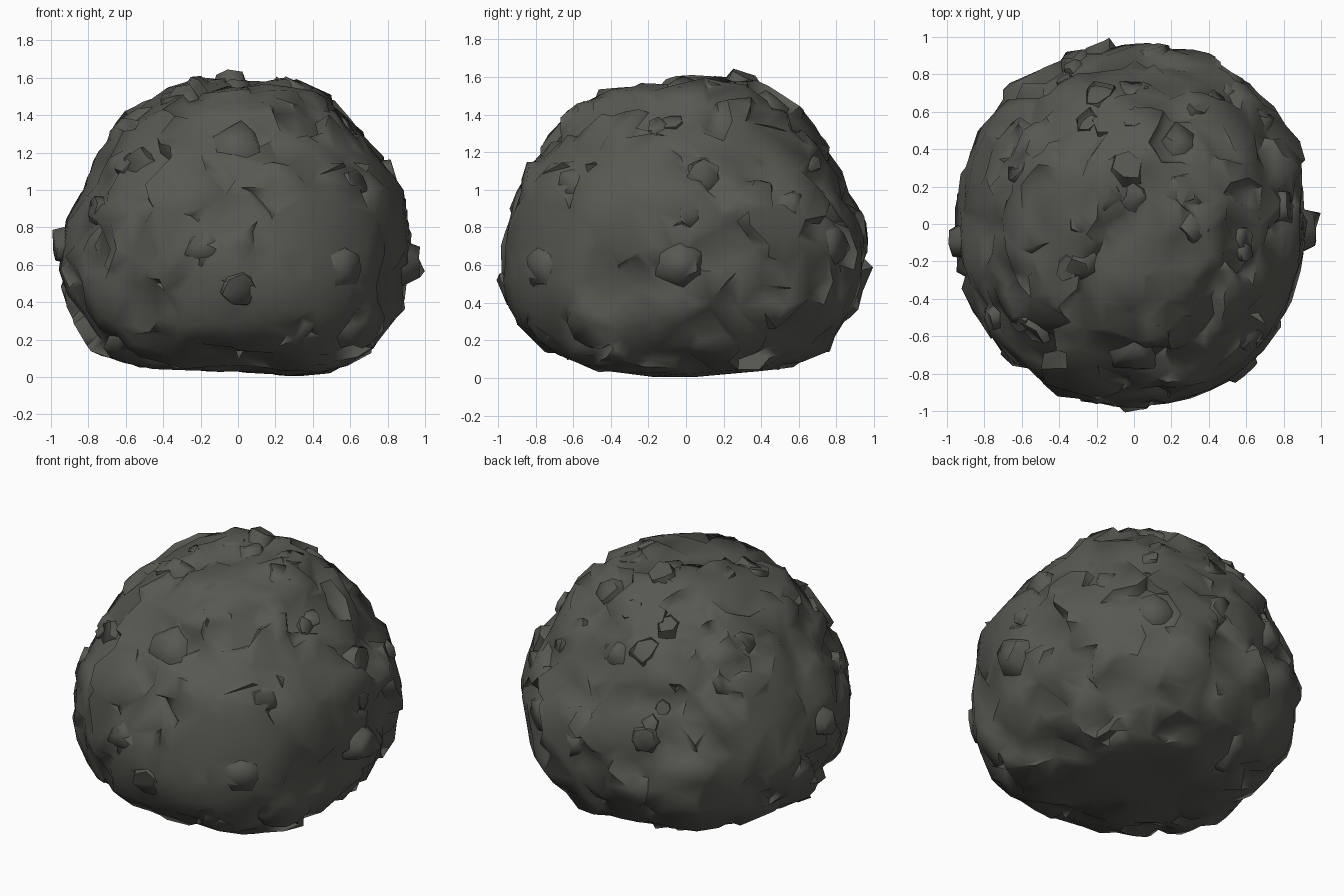
import bpy
import bmesh
import math
import random
from mathutils import Vector, kdtree, noise

random.seed(11)
cube = bpy.data.objects.get("Cube")
if cube:
    bpy.data.objects.remove(cube, do_unlink=True)

stone = bpy.data.materials.new("dark stone grey")
stone.use_nodes = True
colour = (0.098, 0.098, 0.085, 1)
stone.diffuse_color = colour
shader = stone.node_tree.nodes["Principled BSDF"]
shader.inputs["Base Color"].default_value = colour
shader.inputs["Roughness"].default_value = 0.9

CENTRE = Vector((0, 0, 0.7))


def polar(points):
    """Turn an outline of (reach, height) into (elevation, distance)."""
    return [(math.atan2(z - CENTRE.z, r), math.hypot(r, z - CENTRE.z)) for r, z in points]


# Half outlines from the bottom up, one for each side
EAST = polar([(0, 0.02), (0.33, 0), (0.51, 0.02), (0.73, 0.14), (0.88, 0.36), (0.92, 0.7),
              (0.9, 1), (0.78, 1.16), (0.64, 1.35), (0.46, 1.51), (0.25, 1.6), (0, 1.6)])
WEST = polar([(0, 0.02), (0.52, 0.05), (0.78, 0.18), (0.92, 0.4), (0.95, 0.57), (0.92, 0.87),
              (0.83, 1), (0.76, 1.19), (0.6, 1.42), (0.42, 1.53), (0.15, 1.59), (0, 1.6)])
SOUTH = polar([(0, 0.02), (0.5, 0.05), (0.73, 0.11), (0.91, 0.28), (0.98, 0.5), (0.98, 0.7),
               (0.93, 0.95), (0.84, 1.14), (0.62, 1.42), (0.43, 1.53), (0.14, 1.6), (0, 1.6)])
NORTH = polar([(0, 0.02), (0.59, 0.05), (0.78, 0.15), (0.93, 0.37), (0.97, 0.63), (0.94, 0.84),
               (0.88, 1), (0.78, 1.22), (0.61, 1.44), (0.37, 1.59), (0.2, 1.6), (0, 1.6)])


def reach(outline, e):
    """Distance to the straight outline segment met at an elevation."""
    for (a, ra), (b, rb) in zip(outline, outline[1:]):
        if e <= b:
            return math.sin(b - a) / (math.sin(b - e) / ra + math.sin(e - a) / rb)
    return outline[-1][1]


def radius(d):
    """Distance from the centre to the overall shape along a direction."""
    e = math.asin(max(-1, min(1, d.z)))
    turn = math.atan2(d.y, d.x)
    across = reach(EAST if d.x > 0 else WEST, e)
    along = reach(NORTH if d.y > 0 else SOUTH, e)
    blend = math.sin(turn) ** 2
    bulge = 0.03 * math.sin(2 * turn) ** 2 * math.cos(e) ** 2
    return across + (along - across) * blend + bulge


def random_direction():
    return Vector([random.gauss(0, 1) for _ in range(3)]).normalized()


def finish(bm, name):
    bmesh.ops.recalc_face_normals(bm, faces=bm.faces)
    mesh = bpy.data.meshes.new(name)
    bm.to_mesh(mesh)
    bm.free()
    mesh.materials.append(stone)
    obj = bpy.data.objects.new(name, mesh)
    bpy.context.collection.objects.link(obj)
    bpy.ops.object.select_all(action='DESELECT')
    obj.select_set(True)
    bpy.context.view_layer.objects.active = obj
    return obj


# Broken plates: each site owns a patch with its own height and tilt
PLATES = 240
sites = kdtree.KDTree(PLATES)
plates = []
for i in range(PLATES):
    d = random_direction()
    sites.insert(d, i)
    plates.append((d, random.choice([-0.045, -0.03, -0.015, 0, 0]), random_direction() * 0.2))
sites.balance()

# Smooth, worn areas: direction and spread
WORN = [(Vector((0.5, -0.85, 0)), 0.42), (Vector((0.9, -0.3, 0.3)), 0.35),
        (Vector((-0.9, 0.35, 0.1)), 0.3), (Vector((0, -0.9, -0.4)), 0.3),
        (Vector((0, 0, -1)), 0.65)]
HOLLOW = Vector((0.8, 0.4, 0.4)).normalized()


def is_worn(d):
    return any((d - w.normalized()).length < spread for w, spread in WORN)


bm = bmesh.new()
bmesh.ops.create_icosphere(bm, subdivisions=6, radius=1)
for v in bm.verts:
    d = v.co.normalized()
    warped = (d + 0.13 * noise.noise_vector(d * 5)).normalized()
    site, height, tilt = plates[sites.find(warped)[1]]
    step = height + tilt.dot(warped - site)
    if is_worn(warped):
        step = step * 0.2 - 0.004
    step -= 0.03 * math.exp(-((d - HOLLOW).length / 0.2) ** 2)
    v.co = CENTRE + d * (radius(d) + step)
    v.co.z = max(0, v.co.z)
finish(bm, "rock_body")

# Reduce to irregular angular facets
reduce = bpy.context.object.modifiers.new("Facets", 'DECIMATE')
reduce.ratio = 0.11
bpy.ops.object.modifier_apply(modifier=reduce.name)
bpy.ops.object.shade_smooth_by_angle(angle=math.radians(65))


def add_lump(bm, direction, size, rise, hollow=False):
    """Low many-sided stub standing on the surface, optionally with a pit."""
    d = Vector(direction).normalized()
    out = (d + 0.15 * random_direction()).normalized()
    matrix = out.to_track_quat('Z', 'Y').to_matrix().to_4x4()
    matrix.translation = CENTRE + d * (radius(d) + rise - 0.06)
    new = bmesh.ops.create_cone(bm, cap_ends=True, segments=random.choice([5, 6, 7]),
                                radius1=size * 1.25, radius2=size * 0.85,
                                depth=0.12, matrix=matrix)["verts"]
    for v in new:
        v.co += random_direction() * 0.18 * size
    if hollow:
        faces = {f for v in new for f in v.link_faces}
        cap = max(faces, key=lambda f: f.calc_center_median().dot(out))
        bmesh.ops.inset_region(bm, faces=[cap], thickness=size * 0.35)
        for v in cap.verts:
            v.co -= out * 0.06


# Stubs: direction from the centre, size, rise, pit
LUMPS = [((-1, -0.1, 0), 0.09, 0.05, False), ((1, -0.03, -0.1), 0.11, 0.07, False),
         ((-0.05, 0.3, 0.9), 0.09, 0.02, False), ((0.33, 0, 0.85), 0.11, 0, False),
         ((-0.2, 0.73, 0.6), 0.1, 0, True), ((-0.25, 0.55, 0.7), 0.08, -0.01, True),
         ((0.13, -0.58, 0.7), 0.08, 0, False), ((0, -0.78, 0.6), 0.14, -0.01, False),
         ((0, -0.95, -0.22), 0.1, 0, False), ((0.55, -0.75, -0.12), 0.12, 0, False),
         ((0.6, -0.6, 0.33), 0.09, 0, False), ((-0.12, -0.95, -0.05), 0.1, -0.01, False),
         ((0.85, 0.1, 0.4), 0.1, -0.01, False), ((-0.33, 0.93, 0.1), 0.09, 0.01, False),
         ((0.1, 0.97, 0.1), 0.1, 0, False), ((-0.2, -0.97, 0), 0.1, 0, False),
         ((0.5, 0.8, 0), 0.11, -0.01, False)]
bm = bmesh.new()
for lump in LUMPS:
    add_lump(bm, *lump)
finish(bm, "rock_stubs")
bpy.ops.object.shade_smooth_by_angle(angle=math.radians(75))

# Shards lying in the rough upper surface
bm = bmesh.new()
count = 0
while count < 30:
    d = random_direction()
    if d.z > -0.25 and not is_worn(d):
        add_lump(bm, d, random.uniform(0.05, 0.1), random.uniform(-0.03, -0.005))
        count += 1
finish(bm, "rock_shards")
bpy.ops.object.shade_smooth_by_angle(angle=math.radians(75))
